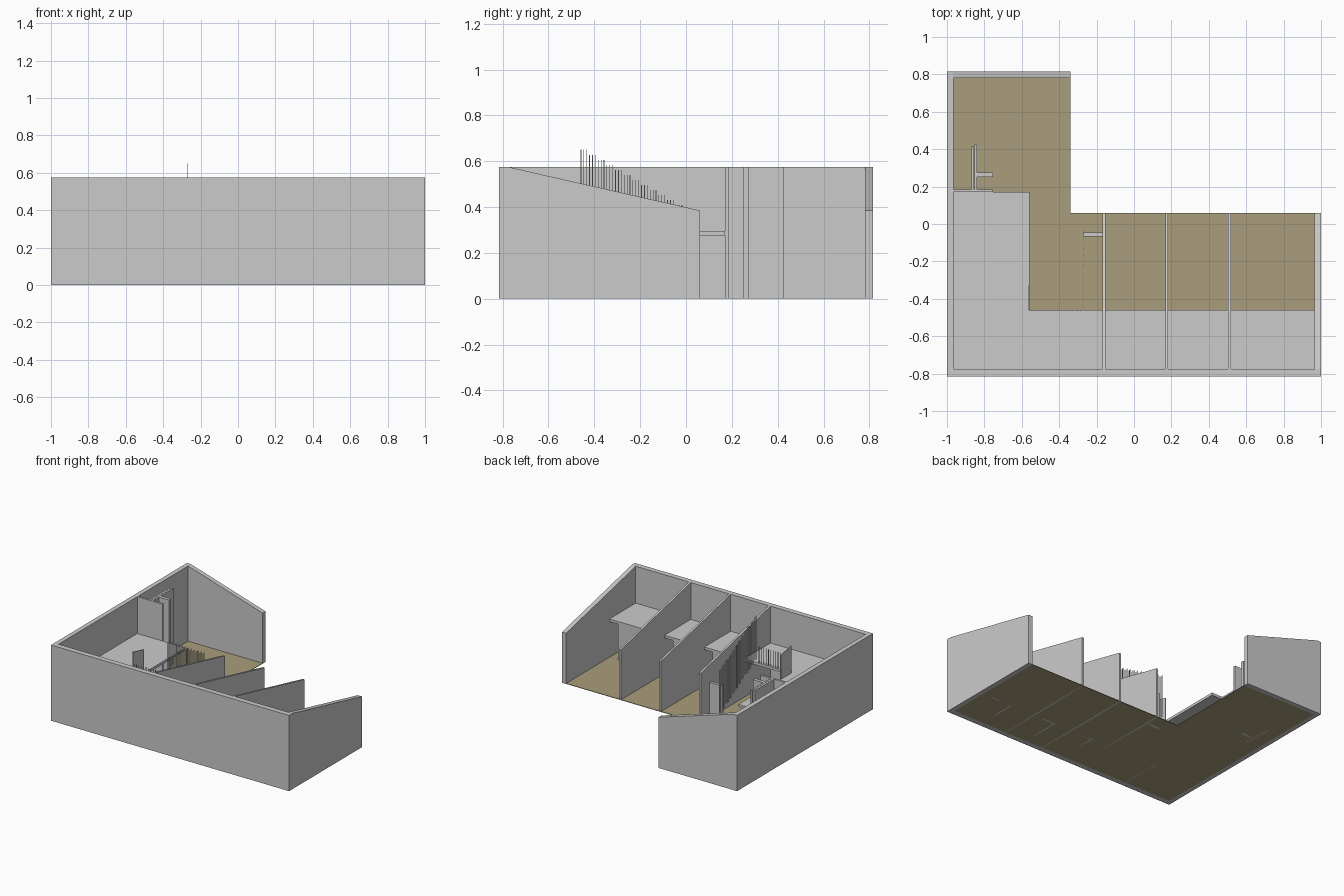
import bpy, bmesh

if "Cube" in bpy.data.objects:
    bpy.data.objects.remove(bpy.data.objects["Cube"])

H, LOW = 0.575, 0.385      # high wall and low eave
T, P = 0.035, 0.015        # outer wall and partition thickness
DECK0, DECK1 = 0.275, 0.295


def roof(y):
    """Height of the sloped roof line over the main block."""
    return H - (H - LOW) * max(0, y + 0.775) / 0.835


def prism(name, pts, direction):
    """Extrude a flat polygon along a vector."""
    bm = bmesh.new()
    face = bm.faces.new([bm.verts.new(p) for p in pts])
    ext = bmesh.ops.extrude_face_region(bm, geom=[face])
    bmesh.ops.translate(bm, vec=direction,
                        verts=[g for g in ext["geom"] if isinstance(g, bmesh.types.BMVert)])
    bmesh.ops.recalc_face_normals(bm, faces=bm.faces)
    me = bpy.data.meshes.new(name)
    bm.to_mesh(me)
    bm.free()
    ob = bpy.data.objects.new(name, me)
    bpy.context.collection.objects.link(ob)
    return ob


def box(name, x0, x1, y0, y1, z0, z1):
    return prism(name, [(x0, y0, z0), (x1, y0, z0), (x1, y1, z0), (x0, y1, z0)], (0, 0, z1 - z0))


def sloped_wall(name, x0, x1, y0, y1, z0=0):
    pts = [(x0, y0, z0), (x0, y1, z0), (x0, y1, roof(y1)), (x0, y0, roof(y0))]
    return prism(name, pts, (x1 - x0, 0, 0))


# Floor
outline = [(-0.965, -0.775), (0.965, -0.775), (0.965, 0.06), (-0.34, 0.06), (-0.34, 0.78), (-0.965, 0.78)]
floor = prism("floor", [(x, y, 0) for x, y in outline], (0, 0, 0.004))
mat = bpy.data.materials.new("floor_brown")
mat.diffuse_color = (0.4, 0.34, 0.2, 1)
mat.use_nodes = True
mat.node_tree.nodes["Principled BSDF"].inputs["Base Color"].default_value = mat.diffuse_color
floor.data.materials.append(mat)

# Outer walls
box("front_wall", -1, 1, -0.815, -0.775, 0, H)
box("left_wall", -1, -1 + T, -0.775, 0.815, 0, H)
sloped_wall("right_wall", 1 - T, 1, -0.775, 0.06)
prism("back_wall", [(-0.965, 0.78, 0), (-0.34, 0.78, 0), (-0.34, 0.78, LOW), (-0.965, 0.78, H)], (0, T, 0))

# Partitions between units
parts = [-0.16, 0.175, 0.51]
for i, x in enumerate(parts):
    sloped_wall(f"partition_{i}", x - P / 2, x + P / 2, -0.775, 0.06)

# Loft decks: a long one on the left, short ones in each bay
box("left_deck", -0.965, -0.56, -0.775, 0.17, DECK0, DECK1)
bays = [(-0.56, -0.1675), (-0.1525, 0.1675), (0.1825, 0.5025), (0.5175, 0.965)]
for i, (a, b) in enumerate(bays):
    box(f"bay_deck_{i}", a, b, -0.775, -0.46, DECK0, DECK1)

# Small rooms under the bay decks
for i, (a, b) in enumerate(bays[1:]):
    m = a + (b - a) * 0.42
    box(f"room_front_{i}", m, b - 0.07, -0.475, -0.46, 0, DECK0)
    box(f"room_side_{i}", m, m + P, -0.70, -0.475, 0, DECK0)

# Left room under the deck and the panel above it
box("left_room_side", -0.575, -0.56, -0.775, -0.46, 0, DECK0)
box("left_room_front", -0.965, -0.56, -0.475, -0.46, 0, DECK0)
sloped_wall("loft_panel", -0.566, -0.56, -0.46, -0.33, DECK0)

# Washroom walls in the left wing
box("wash_front_wall", -0.965, -0.755, 0.17, 0.185, 0, H)
box("wash_long_wall", -0.87, -0.855, 0.185, 0.415, 0, H)
box("wash_lining", -0.853, -0.84, 0.185, 0.425, 0, H)
box("wash_stub", -0.84, -0.755, 0.25, 0.275, 0, H)

# Stub wall under the stair
box("stair_stub", -0.27, -0.1675, -0.067, -0.045, 0, DECK0)

# Stair balusters, stepping down in groups of three
for i in range(36):
    y = -0.46 + i * 0.0126
    top = 0.65 - (i // 3) * 0.022
    box(f"stair_baluster_{i}", -0.272, -0.269, y, y + 0.003, top - 0.33, top)

# Loft railing balusters
for i in range(14):
    x = -0.55 + i * 0.02
    box(f"loft_baluster_{i}", x, x + 0.003, -0.465, -0.462, DECK1, 0.42)
